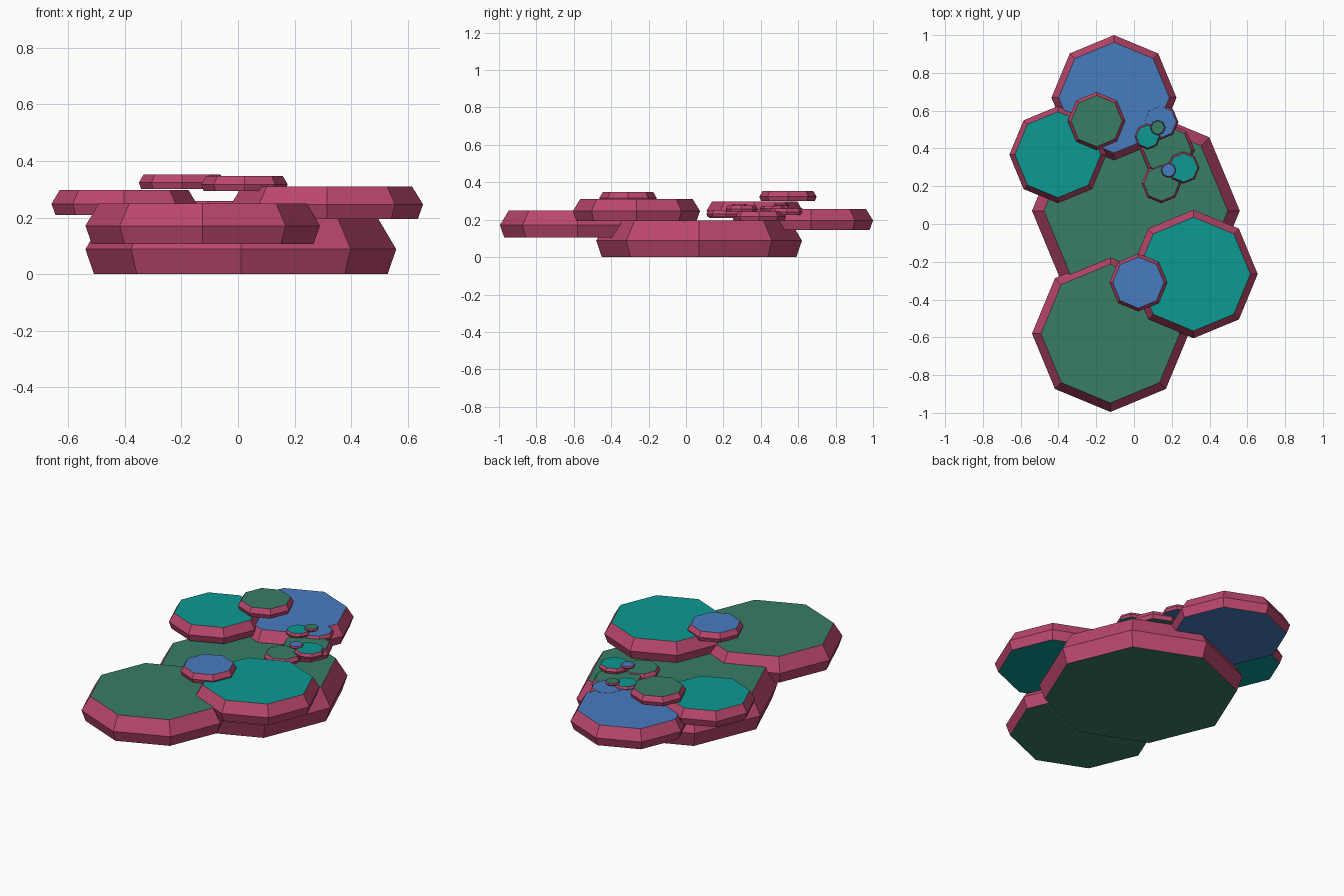
import bpy, bmesh, math

if "Cube" in bpy.data.objects:
    bpy.data.objects.remove(bpy.data.objects["Cube"])


def material(name, rgb):
    m = bpy.data.materials.new(name)
    m.diffuse_color = (*rgb, 1)
    m.use_nodes = True
    m.node_tree.nodes["Principled BSDF"].inputs["Base Color"].default_value = m.diffuse_color
    return m


RIM = material("rim", (0.50, 0.064, 0.15))
GREEN = material("green", (0.04, 0.205, 0.13))
TEAL = material("teal", (0.004, 0.32, 0.29))
BLUE = material("blue", (0.064, 0.20, 0.52))


# Octagonal pad: narrower bottom ring, wide belly, narrowest top ring
def pad(name, x, y, r, z0, z1, cap):
    bm = bmesh.new()
    rings = []
    for scale, t in ((0.945, 0), (1.0, 0.45), (0.885, 1)):
        rings.append([bm.verts.new((r * scale * math.cos(k * math.pi / 4),
                                    r * scale * math.sin(k * math.pi / 4),
                                    (z1 - z0) * t)) for k in range(8)])
    for low, high in zip(rings, rings[1:]):
        for k in range(8):
            j = (k + 1) % 8
            bm.faces.new((low[k], low[j], high[j], high[k]))
    for ring in (rings[0][::-1], rings[2]):
        bm.faces.new(ring).material_index = 1
    mesh = bpy.data.meshes.new(name)
    bm.to_mesh(mesh)
    bm.free()
    mesh.materials.append(RIM)
    mesh.materials.append(cap)
    ob = bpy.data.objects.new(name, mesh)
    ob.location = (x, y, z0)
    bpy.context.collection.objects.link(ob)


# Base and the four large pads around it
pad("base_pad", 0.01, 0.07, 0.55, 0, 0.195, GREEN)
pad("front_pad", -0.125, -0.58, 0.415, 0.106, 0.25, GREEN)
pad("right_pad", 0.315, -0.265, 0.34, 0.194, 0.31, TEAL)
pad("left_pad", -0.403, 0.367, 0.257, 0.208, 0.298, TEAL)
pad("back_pad", -0.106, 0.669, 0.331, 0.145, 0.258, BLUE)

# Medium pads resting on the large ones
pad("left_top_pad", -0.198, 0.545, 0.153, 0.30, 0.353, GREEN)
pad("front_top_pad", 0.023, -0.31, 0.153, 0.293, 0.347, BLUE)

# Cluster of small pads
pad("cluster_base_pad", 0.177, 0.39, 0.143, 0.195, 0.245, GREEN)
pad("cluster_front_pad", 0.145, 0.215, 0.105, 0.214, 0.251, GREEN)
pad("cluster_right_pad", 0.262, 0.298, 0.085, 0.245, 0.275, TEAL)
pad("cluster_back_pad", 0.14, 0.54, 0.095, 0.226, 0.259, BLUE)
pad("cluster_left_pad", 0.072, 0.463, 0.068, 0.25, 0.274, TEAL)
pad("tiny_front_pad", 0.183, 0.285, 0.040, 0.27, 0.284, BLUE)
pad("tiny_back_pad", 0.126, 0.51, 0.040, 0.272, 0.286, GREEN)
